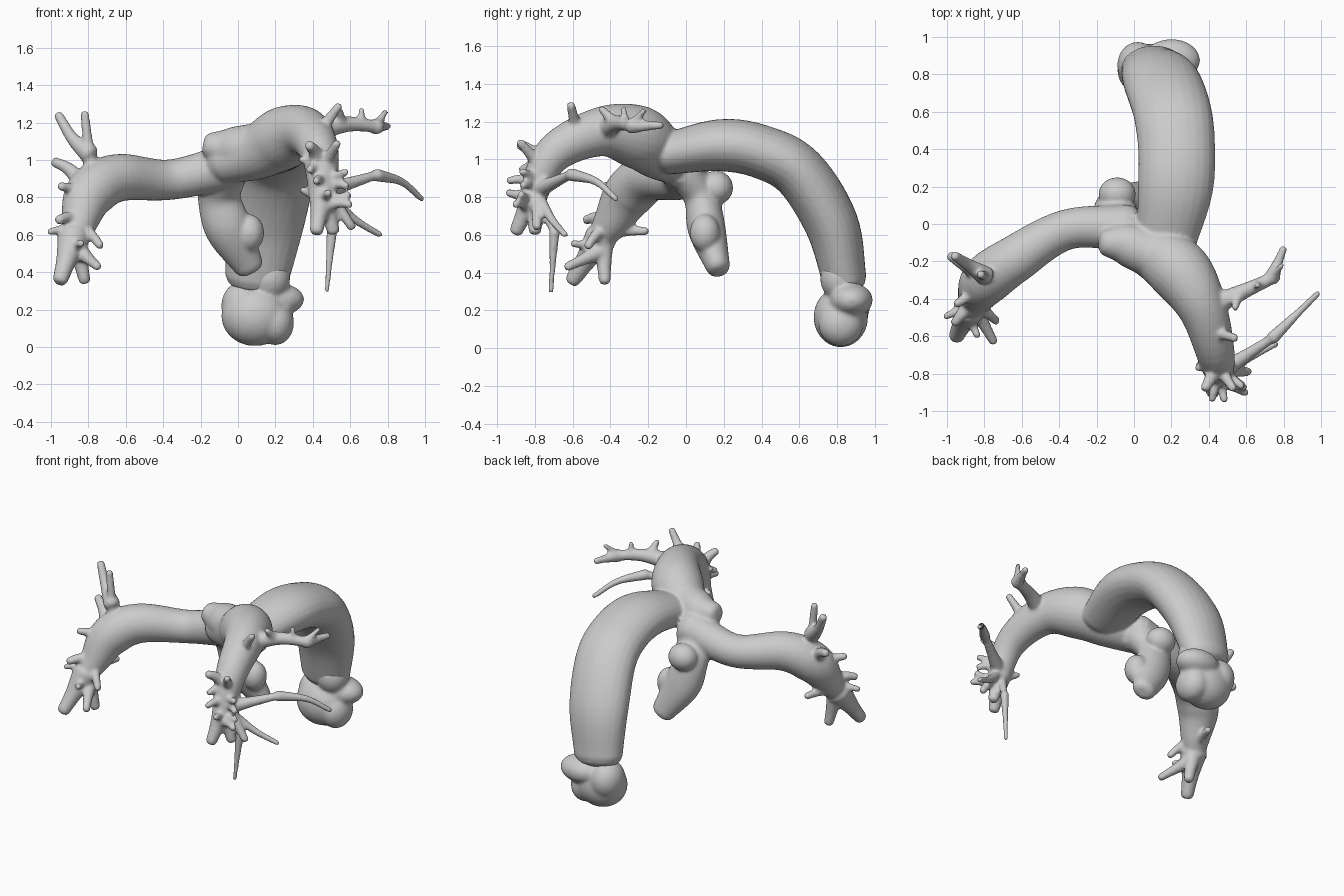
import bpy, bmesh, random
from math import sin, cos, tau
from mathutils import Vector, Matrix

if "Cube" in bpy.data.objects:
    bpy.data.objects.remove(bpy.data.objects["Cube"])

random.seed(4)
SIDES = 24


def spline(pts, steps=7):
    """Catmull-Rom through points of (x, y, z, radius)."""
    P = [Vector(p) for p in pts]
    P = [2 * P[0] - P[1]] + P + [2 * P[-1] - P[-2]]
    out = []
    for a, b, c, d in zip(P, P[1:], P[2:], P[3:]):
        for s in range(steps):
            t = s / steps
            out.append(0.5 * (2 * b + (c - a) * t + (2 * a - 5 * b + 4 * c - d) * t * t
                              + (3 * b - a - 3 * c + d) * t ** 3))
    return out + [P[-2]]


def tube(bm, pts, ref=None, flat=1.0):
    """Sweep an ellipse along a path with rounded ends; returns the path."""
    rows = spline(pts)
    pos = [r.to_3d() for r in rows]
    if ref is None:
        d = pos[-1] - pos[0]
        ref = [0, 0, 0]
        ref[min(range(3), key=lambda j: abs(d[j]))] = 1
    ref = Vector(ref)
    secs = [(p, (pos[min(i + 1, len(pos) - 1)] - pos[max(i - 1, 0)]).normalized(), r[3])
            for i, (p, r) in enumerate(zip(pos, rows))]

    def cap(sec, sign):
        p, t, w = sec
        return [(p + t * sign * w * flat * a, t, w * b) for a, b in ((.35, .85), (.55, .5))]
    secs = cap(secs[0], -1)[::-1] + secs + cap(secs[-1], 1)
    rings = []
    for p, t, w in secs:
        side = (ref - t * ref.dot(t)).normalized()
        up = t.cross(side) * flat
        rings.append([bm.verts.new(p + w * (side * cos(tau * k / SIDES) + up * sin(tau * k / SIDES)))
                      for k in range(SIDES)])
    for a, b in zip(rings, rings[1:]):
        for k in range(SIDES):
            n = (k + 1) % SIDES
            bm.faces.new((a[k], a[n], b[n], b[k]))
    bm.faces.new(rings[0][::-1])
    bm.faces.new(rings[-1])
    return pos


def twig(bm, parent, t, end, r, sag=0.0):
    """Slightly tapering twig from fraction t of a parent path to an end point."""
    p, q = parent[round(t * (len(parent) - 1))], Vector(end)
    m = p.lerp(q, .55) + Vector((0, 0, sag))
    return tube(bm, [(*p, r * 1.6), (*m, r), (*q, r * .75)])


def stubs(bm, path, t0, t1, count, facing, length, r):
    """Irregular short twigs fanned around a facing direction."""
    for i in range(count):
        t = t0 + (t1 - t0) * i / (count - 1)
        p = path[round(t * (len(path) - 1))]
        turn = Matrix.Rotation(random.uniform(-1.1, 1.1), 3, 'Z')
        d = turn @ Vector(facing) + Vector((0, 0, random.uniform(-.1, .2)))
        twig(bm, path, t, p + d * length * random.uniform(.85, 1.1), r, random.uniform(-.02, .02))


def blob(bm, c, r):
    bmesh.ops.create_uvsphere(bm, u_segments=24, v_segments=14, radius=1,
                              matrix=Matrix.Translation(c) @ Matrix.Diagonal((*r, 1)))


def finish(bm, name, smooth):
    """Fuse all overlapping pieces into one smooth skin."""
    bmesh.ops.recalc_face_normals(bm, faces=bm.faces)
    me = bpy.data.meshes.new(name)
    bm.to_mesh(me)
    bm.free()
    ob = bpy.data.objects.new(name, me)
    bpy.context.collection.objects.link(ob)
    m = ob.modifiers.new("fuse", 'REMESH')
    m.mode = 'VOXEL'
    m.voxel_size = 0.011
    m.use_smooth_shade = True
    s = ob.modifiers.new("soften", 'SMOOTH')
    s.iterations = smooth


bm = bmesh.new()
# main trunk: broad flattened arch running to the back
tube(bm, [(.17, -.1, 1.03, .16), (.22, .18, 1.075, .2), (.228, .4, 1.04, .206),
          (.205, .6, .93, .21), (.145, .77, .66, .207), (.1, .84, .36, .17)], (1, 0, 0), .69)
# left main branch, curving forward and down
left = tube(bm, [(-.08, -.07, .99, .12), (.1, -.15, 1.04, .145), (.25, -.26, 1.12, .168),
                 (.37, -.46, 1.145, .13), (.44, -.71, 1.02, .1), (.455, -.83, .75, .065)], (0, 0, 1))
# shoulder knob on the junction
tube(bm, [(.12, -.17, 1.07, .13), (-.04, -.11, 1.06, .115), (-.145, -.1, 1.075, .075)], (0, 0, 1))
# right main branch, running sideways then down
right = tube(bm, [(-.03, -.02, .97, .125), (-.36, -.03, .895, .108), (-.64, -.19, .905, .128),
                  (-.79, -.3, .82, .135), (-.85, -.4, .66, .095), (-.89, -.47, .56, .065)], (0, 1, 0))
# short stump below the junction
tube(bm, [(-.08, 0, .93, .13), (-.1, .08, .8, .115), (-.05, .11, .63, .125), (.06, .17, .43, .08)],
     (1, 0, 0), .8)
blob(bm, (.06, .1, .61), (.08, .08, .1))
blob(bm, (-.09, .16, .85), (.1, .09, .09))

# right side twigs: upper fork, side twigs, lower ends
up = twig(bm, right, .58, (-.82, -.27, 1.25), .03)
twig(bm, up, .45, (-.96, -.17, 1.24), .034, -.03)
twig(bm, right, .6, (-.98, -.17, .99), .036, .03)
twig(bm, right, .66, (-.95, -.43, .86), .03, .02)
twig(bm, right, .8, (-.96, -.53, .68), .033, .02)
twig(bm, right, .82, (-.735, -.52, .54), .03, .02)
twig(bm, right, .85, (-.8, -.21, .62), .03)
twig(bm, right, .95, (-.95, -.6, .36), .055)
low = twig(bm, right, .92, (-.82, -.43, .355), .042)
twig(bm, low, .3, (-.75, -.63, .43), .032)
stubs(bm, right, .75, 1, 3, (-.2, -1, 0), .14, .025)

# left side twigs: upper antler, long curl, hanging and lower ends
antler = twig(bm, left, .6, (.76, -.28, 1.175), .042, .03)
twig(bm, antler, .95, (.8, -.13, 1.18), .027)
twig(bm, antler, .95, (.79, -.22, 1.26), .02)
twig(bm, antler, .75, (.66, -.33, 1.27), .02)
twig(bm, antler, .4, (.54, -.45, 1.27), .025)
twig(bm, left, .68, (.54, -.61, 1.29), .03)
curl = twig(bm, left, .93, (.74, -.61, .92), .033)
twig(bm, curl, .97, (.985, -.37, .79), .022, .035)
twig(bm, left, .95, (.76, -.64, .6), .023, -.02)
hang = twig(bm, left, .93, (.505, -.69, .6), .026)
twig(bm, hang, .95, (.475, -.715, .3), .018)
twig(bm, left, .93, (.42, -.9, .62), .048)
twig(bm, left, .95, (.51, -.8, .62), .045)
twig(bm, left, .92, (.61, -.79, .64), .032)
twig(bm, left, .85, (.38, -.88, 1.08), .035, .02)
twig(bm, left, .85, (.53, -.88, 1.09), .03)
stubs(bm, left, .85, 1, 7, (.2, -1, 0), .15, .027)
stubs(bm, left, .83, .95, 2, (-.9, -.3, .1), .12, .025)
finish(bm, "branching_vessel", 5)

# lobed bulb closing the lower end of the trunk
bm = bmesh.new()
blob(bm, (.09, .82, .165), (.18, .145, .16))
blob(bm, (.2, .82, .13), (.1, .12, .12))
blob(bm, (.2, .875, .255), (.155, .115, .09))
blob(bm, (.02, .85, .22), (.11, .125, .13))
blob(bm, (.17, .81, .37), (.11, .1, .12))
finish(bm, "trunk_bulb", 12)
